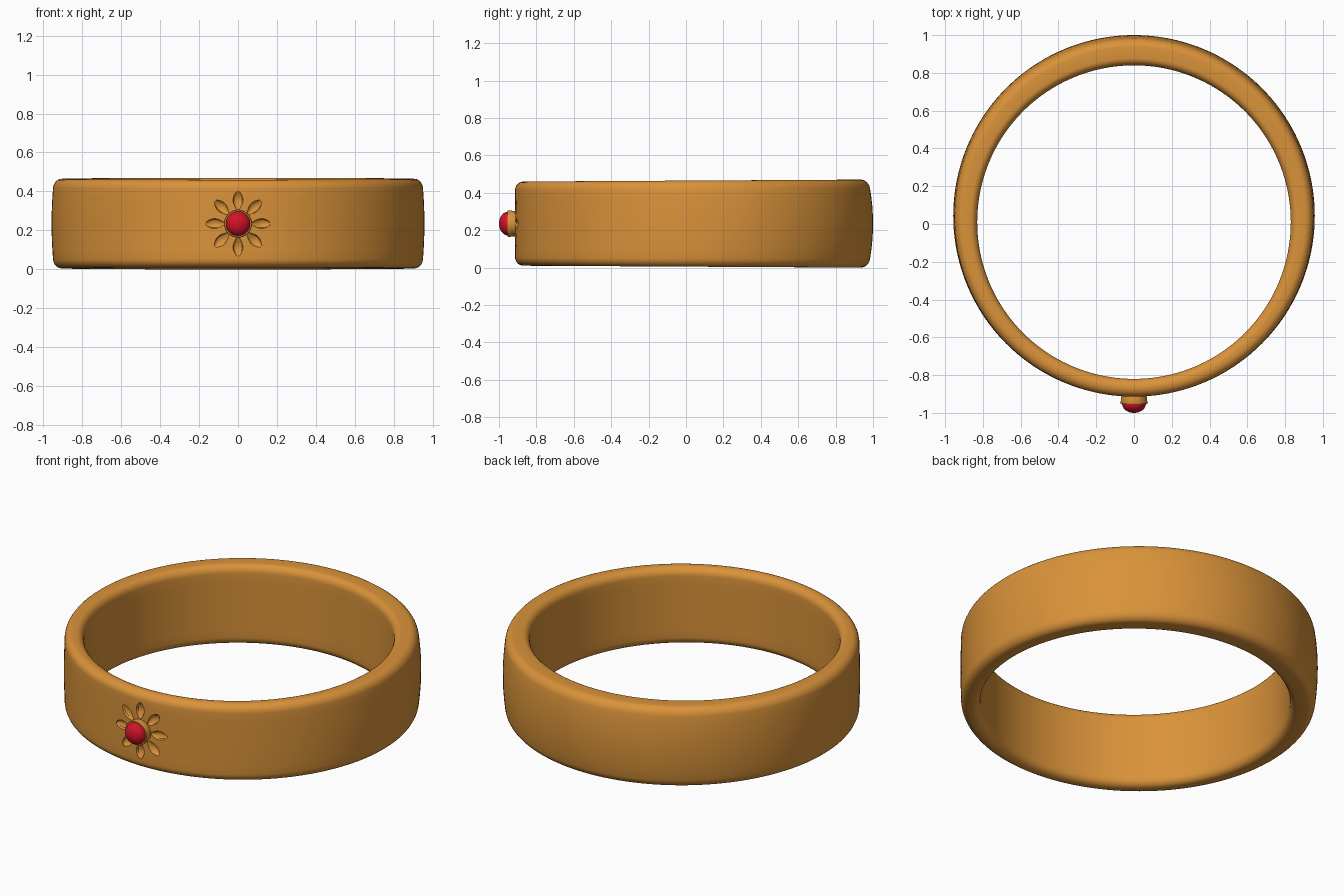
import bpy, bmesh, math
from math import sin, cos, pi

if "Cube" in bpy.data.objects:
    bpy.data.objects.remove(bpy.data.objects["Cube"])

R_OUT, CY_OUT = 0.957, 0.043      # outer circle
R_IN, CY_IN = 0.83, 0.01          # inner circle, shifted so the back is thicker
ZC = 0.235                        # mid height


def material(name, rgb):
    m = bpy.data.materials.new(name)
    m.diffuse_color = (*rgb, 1)
    m.use_nodes = True
    m.node_tree.nodes["Principled BSDF"].inputs["Base Color"].default_value = m.diffuse_color
    return m


gold = material("warm_gold", (0.70, 0.29, 0.042))
red = material("ruby_red", (0.64, 0.006, 0.02))


def make(name, bm, mat):
    bmesh.ops.recalc_face_normals(bm, faces=bm.faces)
    me = bpy.data.meshes.new(name)
    bm.to_mesh(me)
    bm.free()
    me.materials.append(mat)
    ob = bpy.data.objects.new(name, me)
    bpy.context.collection.objects.link(ob)
    return ob


def smooth(ob, deg):
    bpy.ops.object.select_all(action='DESELECT')
    ob.select_set(True)
    bpy.context.view_layer.objects.active = ob
    bpy.ops.object.shade_smooth_by_angle(angle=math.radians(deg))


def skin(bm, loops, close):
    """Join equal closed loops of vertices with quads."""
    pairs = list(zip(loops, loops[1:])) + ([(loops[-1], loops[0])] if close else [])
    for a, b in pairs:
        n = len(a)
        for i in range(n):
            bm.faces.new((a[i], a[(i + 1) % n], b[(i + 1) % n], b[i]))


# Band: rounded section swept round, thicker and more domed at the back
def section(t, h, bulge, r=0.045, seg=6, walls=8):
    pts = []
    corners = [(t - r, -h + r, -pi / 2), (t - r, h - r, 0),
               (r, h - r, pi / 2), (r, -h + r, pi)]
    for k, (cx, cz, a0) in enumerate(corners):
        for i in range(seg + 1):
            a = a0 + i / seg * pi / 2
            pts.append((cx + r * cos(a), cz + r * sin(a)))
        if k in (0, 2):           # extra points on the tall walls
            x, z = pts[-1]
            pts += [(x, z * (1 - 2 * i / walls)) for i in range(1, walls)]
    return [(x - bulge * (z / h) ** 2 * max(x / t, 0), z) for x, z in pts]


bm = bmesh.new()
loops = []
N = 160
for s in range(N):
    a = 2 * pi * s / N
    f = (1 + sin(a)) / 2          # 0 at the front, 1 at the back
    xi, yi = R_IN * cos(a), CY_IN + R_IN * sin(a)
    xo, yo = R_OUT * cos(a), CY_OUT + R_OUT * sin(a)
    t = math.hypot(xo - xi, yo - yi)
    loops.append([bm.verts.new((xi + (xo - xi) * p / t, yi + (yo - yi) * p / t, ZC + z))
                  for p, z in section(t, 0.225 + 0.01 * f, 0.025 * f)])
skin(bm, loops, True)
band = make("band", bm, gold)

# Flower: eight pointed petals engraved in the front
bm = bmesh.new()
for k in range(8):
    a = k * pi / 4
    rings = []
    for i in range(1, 12):
        u = i / 12
        rad, w = 0.06 + 0.115 * u, sin(pi * u ** 1.1)
        ring = []
        for j in range(10):
            b = 2 * pi * j / 10
            side = 0.026 * w * cos(b)
            x = rad * cos(a) - side * sin(a)
            z = rad * sin(a) + side * cos(a)
            y = CY_OUT - math.sqrt(R_OUT ** 2 - x * x) + 0.022 * w * sin(b)
            ring.append(bm.verts.new((x, y, ZC + z)))
        rings.append(ring)
    skin(bm, rings, False)
    bm.faces.new(rings[0])
    bm.faces.new(rings[-1])
cutter = make("petal_cutter", bm, gold)
cutter.hide_render = True
mod = band.modifiers.new("petals", 'BOOLEAN')
mod.operation = 'DIFFERENCE'
mod.solver = 'EXACT'
mod.object = cutter
bpy.context.view_layer.objects.active = band
bpy.ops.object.modifier_apply(modifier="petals")
bpy.data.objects.remove(cutter)
smooth(band, 35)


# Setting and stone: profiles (radius, y) turned about the y axis
def lathe(name, profile, mat, seg=40):
    bm = bmesh.new()
    rings = [[bm.verts.new((r * cos(2 * pi * j / seg), y, ZC + r * sin(2 * pi * j / seg)))
              for j in range(seg)] for r, y in profile]
    skin(bm, rings, False)
    bm.faces.new(rings[0])
    bm.faces.new(rings[-1])
    smooth(make(name, bm, mat), 40)


lathe("stone_setting", [(0.066, -0.88), (0.068, -0.925), (0.072, -0.948),
                        (0.069, -0.954), (0.06, -0.954)], gold)
lathe("round_stone", [(0.063, -0.94)] +
      [(0.063 * cos(i * pi / 18), -0.952 - 0.048 * sin(i * pi / 18)) for i in range(9)] +
      [(0.002, -1.0)], red)
